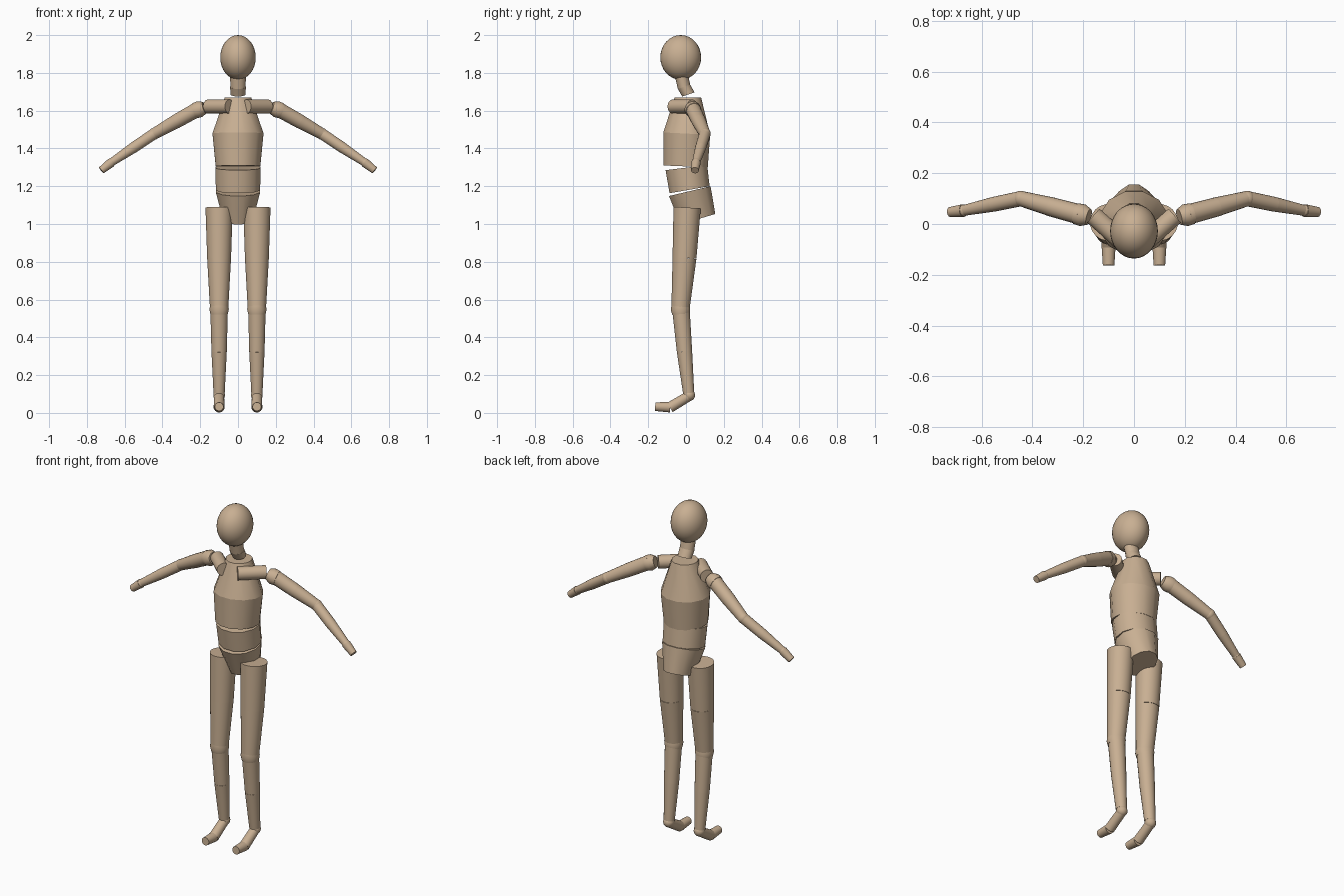
import bpy, bmesh, math
from mathutils import Vector

if "Cube" in bpy.data.objects:
    bpy.data.objects.remove(bpy.data.objects["Cube"])

wood = bpy.data.materials.new("tan wood")
wood.diffuse_color = (0.58, 0.43, 0.29, 1)
wood.use_nodes = True
wood.node_tree.nodes["Principled BSDF"].inputs["Base Color"].default_value = wood.diffuse_color


def finish(obj):
    obj.data.materials.append(wood)
    bpy.ops.object.select_all(action='DESELECT')
    obj.select_set(True)
    bpy.context.view_layer.objects.active = obj
    bpy.ops.object.shade_smooth_by_angle(angle=math.radians(40))


def loft(name, rings, sides):
    """Capped tube through rings of (centre, half axis u, half axis v)."""
    bm = bmesh.new()
    loops = []
    for c, u, v in rings:
        angles = [2 * math.pi * (i + 0.5) / sides for i in range(sides)]
        loops.append([bm.verts.new(c + u * math.cos(a) + v * math.sin(a)) for a in angles])
    for a, b in zip(loops, loops[1:]):
        for i in range(sides):
            j = (i + 1) % sides
            bm.faces.new((a[i], a[j], b[j], b[i]))
    bm.faces.new(loops[0])
    bm.faces.new(loops[-1])
    bmesh.ops.recalc_face_normals(bm, faces=bm.faces)
    mesh = bpy.data.meshes.new(name)
    bm.to_mesh(mesh)
    bm.free()
    obj = bpy.data.objects.new(name, mesh)
    bpy.context.collection.objects.link(obj)
    finish(obj)


def slab(name, *sections, sides=12):
    """Body section; each ring is (half width, front y, front z, back y, back z)."""
    rings = []
    for w, fy, fz, by, bz in sections:
        front, back = Vector((0, fy, fz)), Vector((0, by, bz))
        k = 1 / math.cos(math.pi / sides)
        rings.append(((front + back) / 2, Vector((w * k, 0, 0)), (back - front) / 2 * k))
    loft(name, rings, sides)


def limb(name, p0, p1, *radii, sides=20):
    """Straight tube from p0 to p1 with radii spaced evenly along it."""
    p0, p1 = Vector(p0), Vector(p1)
    d = (p1 - p0).normalized()
    u = d.cross(Vector((0, 1, 0)) if abs(d.y) < 0.8 else Vector((1, 0, 0))).normalized()
    v = d.cross(u)
    n = len(radii) - 1
    loft(name, [(p0.lerp(p1, i / n), u * r, v * r) for i, r in enumerate(radii)], sides)


def ball(name, centre, size):
    bpy.ops.mesh.primitive_uv_sphere_add(segments=32, ring_count=16, location=centre)
    obj = bpy.context.object
    obj.name = name
    obj.scale = size
    bpy.ops.object.transform_apply(location=False, rotation=False, scale=True)
    finish(obj)


# Head and neck
ball("head", (0, -0.028, 1.882), (0.094, 0.108, 0.118))
slab("upper_neck", (0.042, -0.056, 1.77, 0.01, 1.795), (0.04, -0.043, 1.715, 0.022, 1.738), sides=20)
slab("lower_neck", (0.042, -0.043, 1.715, 0.022, 1.738), (0.039, -0.02, 1.675, 0.045, 1.697), sides=20)

# Torso
slab("upper_chest", (0.07, -0.06, 1.67, 0.08, 1.67), (0.135, -0.12, 1.485, 0.128, 1.472))
slab("lower_chest", (0.135, -0.12, 1.485, 0.128, 1.472), (0.118, -0.12, 1.31, 0.115, 1.30))
slab("abdomen", (0.12, -0.108, 1.285, 0.112, 1.312), (0.117, -0.087, 1.163, 0.125, 1.2))
slab("pelvis", (0.117, -0.09, 1.148, 0.13, 1.2), (0.078, -0.03, 0.998, 0.155, 1.053))

for side, s in (("right", -1), ("left", 1)):
    # Arm
    shoulder = Vector((s * 0.205, 0.035, 1.612))
    elbow = Vector((s * 0.445, 0.1, 1.477))
    wrist = Vector((s * 0.672, 0.053, 1.325))
    tip = Vector((s * 0.724, 0.047, 1.284))
    upper_mid = shoulder.lerp(elbow, 0.5)
    fore_mid = elbow.lerp(wrist, 0.48)
    limb(side + "_collar", (s * 0.045, -0.07, 1.622), (s * 0.16, 0.033, 1.622), 0.037, 0.037)
    limb(side + "_shoulder", (s * 0.178, 0.028, 1.616), (s * 0.228, 0.041, 1.6), 0.032, 0.044, 0.042)
    limb(side + "_upper_arm", shoulder, upper_mid, 0.04, 0.038)
    limb(side + "_upper_arm_end", upper_mid, elbow, 0.038, 0.03)
    ball(side + "_elbow", elbow, (0.031, 0.031, 0.031))
    limb(side + "_forearm", elbow, fore_mid, 0.03, 0.029)
    limb(side + "_forearm_end", fore_mid, wrist, 0.029, 0.021)
    ball(side + "_wrist", wrist, (0.023, 0.023, 0.023))
    limb(side + "_hand", wrist, tip, 0.025, 0.02)

    # Leg
    x = s * 0.1
    limb(side + "_thigh", (x, 0.006, 1.087), (x, -0.008, 0.82), 0.073, 0.064)
    limb(side + "_thigh_end", (x, -0.008, 0.82), (x, -0.029, 0.555), 0.064, 0.049)
    limb(side + "_knee", (x, -0.031, 0.577), (x, -0.027, 0.523), 0.046, 0.052, 0.047)
    limb(side + "_shin", (x, -0.027, 0.55), (x, -0.008, 0.325), 0.047, 0.041)
    limb(side + "_shin_end", (x, -0.008, 0.325), (x, 0.014, 0.105), 0.041, 0.03)
    ball(side + "_ankle", (x, 0.017, 0.094), (0.031, 0.031, 0.031))
    limb(side + "_foot", (x, 0.017, 0.09), (x, -0.085, 0.029), 0.027, 0.029)
    limb(side + "_toe", (x, -0.085, 0.03), (x, -0.163, 0.033), 0.028, 0.023)
